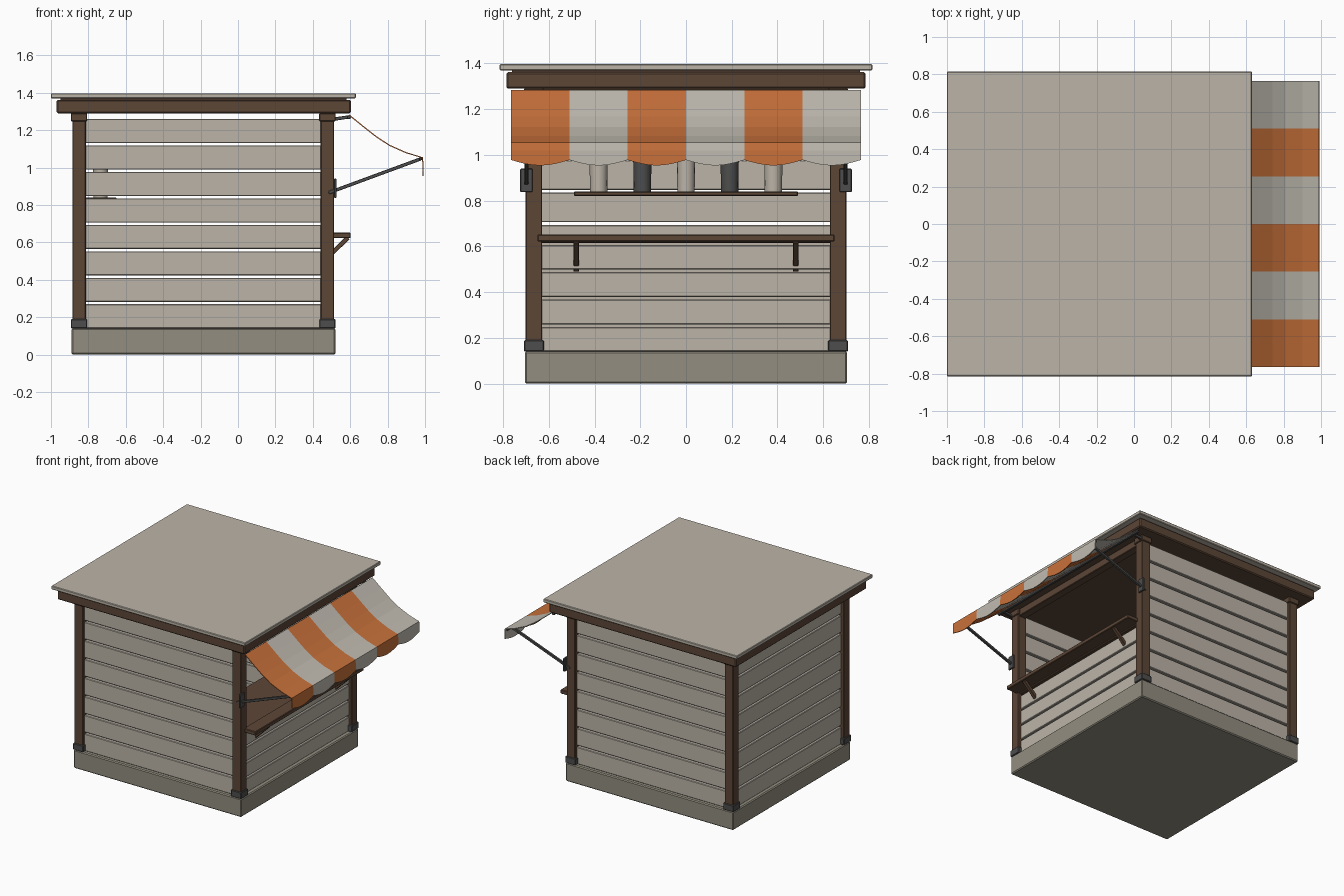
import bpy, bmesh, math
from mathutils import Vector

cube = bpy.data.objects.get("Cube")
if cube:
    bpy.data.objects.remove(cube, do_unlink=True)


def material(name, r, g, b):
    m = bpy.data.materials.new(name)
    m.use_nodes = True
    m.diffuse_color = (r, g, b, 1)
    m.node_tree.nodes["Principled BSDF"].inputs["Base Color"].default_value = (r, g, b, 1)
    return m


CREAM = material("cream paint", .50, .455, .39)
STONE = material("stone", .29, .27, .215)
WOOD = material("brown wood", .107, .061, .037)
METAL = material("dark metal", .075, .075, .074)
ORANGE = material("orange cloth", .58, .165, .043)
CLOTH = material("off white cloth", .53, .50, .44)


def add_object(name, bm, *mats):
    mesh = bpy.data.meshes.new(name)
    bm.to_mesh(mesh)
    bm.free()
    for m in mats:
        mesh.materials.append(m)
    ob = bpy.data.objects.new(name, mesh)
    bpy.context.collection.objects.link(ob)
    return ob


def box(name, xs, ys, zs, mat, bevel=.004):
    """Bevelled box spanning three (low, high) ranges."""
    bm = bmesh.new()
    bmesh.ops.create_cube(bm, size=1)
    for v in bm.verts:
        v.co = [sum(r) / 2 + c * (r[1] - r[0]) for c, r in zip(v.co, (xs, ys, zs))]
    if bevel:
        bmesh.ops.bevel(bm, geom=bm.edges[:], offset=bevel, segments=1, affect='EDGES')
    return add_object(name, bm, mat)


def bar(name, start, end, width, mat):
    """Square bar between two points."""
    a, b = Vector(start), Vector(end)
    h = width / 2
    ob = box(name, (-h, h), (-h, h), (0, (b - a).length), mat, .002)
    ob.location = a
    ob.rotation_euler = (b - a).to_track_quat('Z', 'X').to_euler()
    return ob


def around(x, r):
    return (x - r, x + r)


# Base and roof
box("base", (-.89, .52), (-.705, .705), (0, .14), STONE, .007)
box("roof_beam", (-.97, .603), (-.785, .785), (1.29, 1.362), WOOD, .007)
box("roof_slab", (-1, .63), (-.815, .815), (1.37, 1.397), CREAM)
box("roof_core", (-.95, .58), (-.76, .76), (1.355, 1.375), WOOD, 0)

# Corner posts with metal feet and wooden caps
for px in (-.85, .478):
    for py in (-.665, .665):
        box("post", around(px, .036), around(py, .036), (.14, 1.29), WOOD)
        box("post_foot", around(px, .043), around(py, .043), (.14, .19), METAL)
        box("post_cap", around(px, .044), around(py, .044), (1.247, 1.29), WOOD)

# Plank walls with open gaps
for i in range(8):
    z = .14 + i * .1415
    zs = (z, z + .129)
    for s in (-1, 1):
        box("side_plank", (-.82, .45), around(s * .662, .016), zs, CREAM)
    box("rear_plank", around(-.847, .016), (-.635, .635), zs, CREAM)
for i in range(4):
    z = .14 + i * .1195
    box("counter_plank", around(.475, .016), (-.635, .635), (z, z + .108), CREAM)

# Serving counter, inner worktop and header
box("counter", (.50, .602), (-.65, .65), (.622, .652), WOOD)
box("worktop", (.12, .50), (-.635, .635), (.615, .645), WOOD)
box("header", around(.478, .03), (-.635, .635), (1.235, 1.29), WOOD)
for y in (-.48, .48):
    bar("counter_strut", (.455, y, .497), (.588, y, .625), .024, WOOD)

# Rear shelf with cups
box("shelf", (-.82, -.65), (-.49, .49), (.82, .84), WOOD)
for i in range(5):
    bm = bmesh.new()
    bmesh.ops.create_cone(bm, cap_ends=True, segments=16, radius1=.038,
                          radius2=.04, depth=.15)
    cup = add_object("cup", bm, METAL if i % 2 else CREAM)
    cup.location = (-.735, (i - 2) * .191, .915)
    for poly in cup.data.polygons:
        poly.use_smooth = len(poly.vertices) == 4

# Awning: sagging profile swept over six stripes, ending in scallops
profile = [(.595, 1.284), (.67, 1.223), (.74, 1.168), (.81, 1.122),
           (.90, 1.082), (.988, 1.055), (.992, 1.02)]
STRIPES, STEPS, HALF = 6, 8, .765
bm = bmesh.new()
columns = []
for c in range(STRIPES * STEPS + 1):
    y = -HALF + 2 * HALF * c / (STRIPES * STEPS)
    hem = .978 - .024 * math.sin(math.pi * (c % STEPS) / STEPS)
    columns.append([bm.verts.new((x, y, z)) for x, z in profile + [(.992, hem)]])
for c, (left, right) in enumerate(zip(columns, columns[1:])):
    for r in range(len(left) - 1):
        face = bm.faces.new((left[r], left[r + 1], right[r + 1], right[r]))
        face.material_index = c // STEPS % 2
awning = add_object("awning", bm, ORANGE, CLOTH)
solid = awning.modifiers.new("thickness", 'SOLIDIFY')
solid.thickness = .006

# Awning frame: rails, wall plates and support arms
bar("awning_top_rail", (.592, -.75, 1.268), (.592, .75, 1.268), .018, METAL)
bar("awning_front_rail", (.976, -.755, 1.046), (.976, .755, 1.046), .014, METAL)
for s in (-1, 1):
    y = s * .698
    box("arm_plate", (.512, .527), around(y, .027), (.838, .94), METAL, .003)
    bar("awning_arm", (.485, y, .865), (.976, y, 1.046), .018, METAL)
    bar("top_bracket", (.51, y, 1.258), (.602, y, 1.272), .018, METAL)
